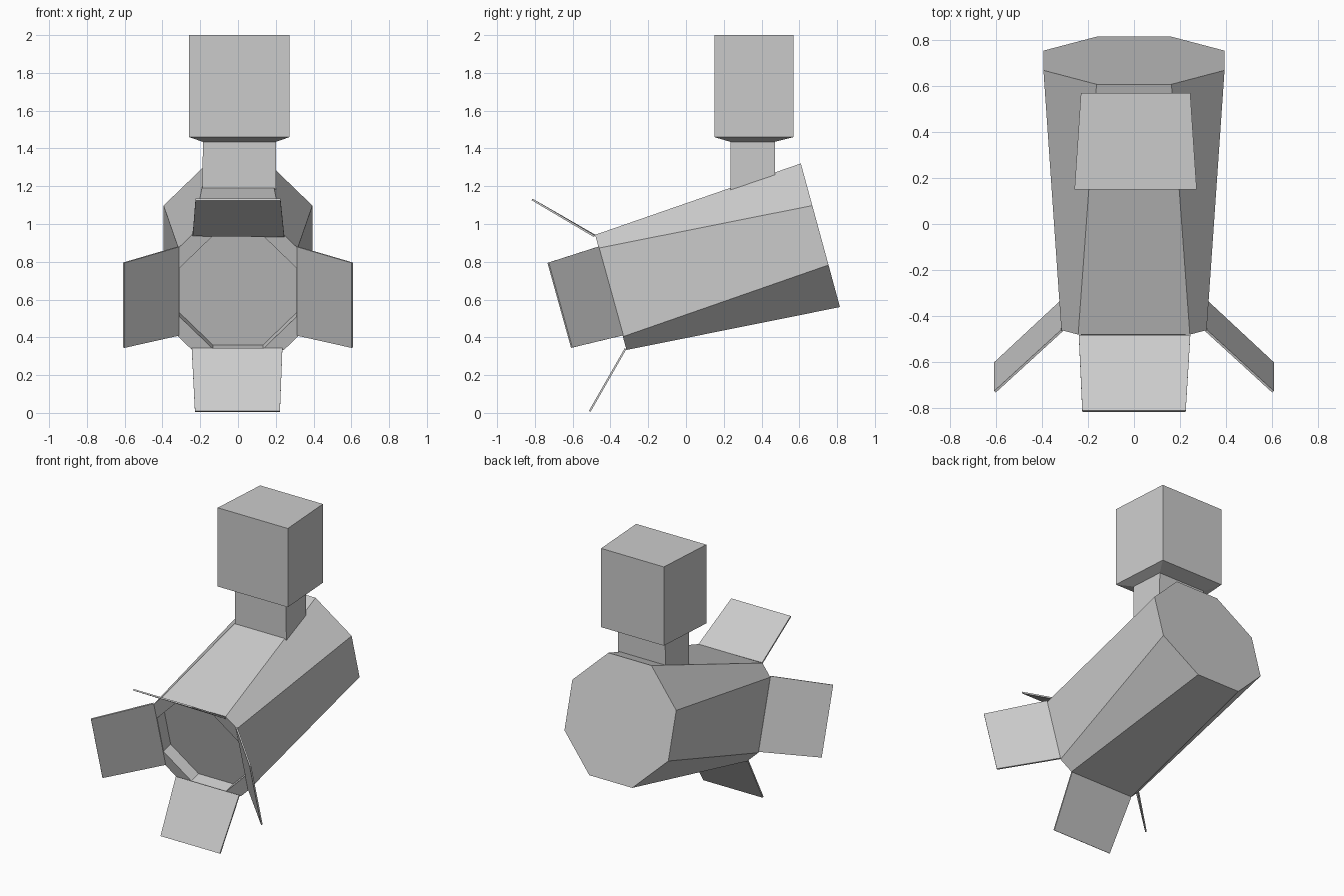
import bpy
import bmesh
from mathutils import Vector

cube = bpy.data.objects.get("Cube")
if cube:
    bpy.data.objects.remove(cube, do_unlink=True)

grey = bpy.data.materials.new("plain_grey")
grey.use_nodes = True
colour = (0.6, 0.6, 0.6, 1)
grey.diffuse_color = colour
grey.node_tree.nodes["Principled BSDF"].inputs["Base Color"].default_value = colour


def finish(name, bm):
    bmesh.ops.recalc_face_normals(bm, faces=bm.faces[:])
    mesh = bpy.data.meshes.new(name)
    bm.to_mesh(mesh)
    bm.free()
    mesh.materials.append(grey)
    obj = bpy.data.objects.new(name, mesh)
    bpy.context.collection.objects.link(obj)
    return obj


def loft(name, rings):
    """Join rings of points with quads and cap both ends."""
    bm = bmesh.new()
    loops = [[bm.verts.new(p) for p in ring] for ring in rings]
    for a, b in zip(loops, loops[1:]):
        for i in range(len(a)):
            j = (i + 1) % len(a)
            bm.faces.new((a[i], a[j], b[j], b[i]))
    bm.faces.new(loops[0])
    bm.faces.new(loops[-1])
    return finish(name, bm)


def octagon(half, flat, y):
    """Square of the given half size with its corners cut to the flats."""
    pts = [(flat, half), (half, flat), (half, -flat), (flat, -half)]
    pts += [(-x, -z) for x, z in pts]
    return [(x, y, z) for x, z in pts]


def plate(name, corners, thickness=0.01):
    bm = bmesh.new()
    bm.faces.new([bm.verts.new(Vector(c)) for c in corners])
    obj = finish(name, bm)
    mod = obj.modifiers.new("thickness", "SOLIDIFY")
    mod.thickness = thickness
    mod.offset = 0
    return obj


# Lamp housing: closed back, flared body, front rim and shallow recess
housing = loft("lamp_housing", [
    octagon(0.394, 0.163, 1.15),
    octagon(0.316, 0.243, 0),
    octagon(0.311, 0.132, 0),
    octagon(0.311, 0.132, 0.08),
])
housing.location = (0, -0.398, 0.638)
housing.rotation_euler.x = 0.266

# Four shutter flaps around the front rim
plate("top_flap", [(-0.24, -0.485, 0.94), (0.245, -0.485, 0.935),
                   (0.225, -0.815, 1.13), (-0.225, -0.815, 1.13)])
plate("bottom_flap", [(-0.245, -0.32, 0.34), (0.235, -0.32, 0.34),
                      (0.222, -0.51, 0.008), (-0.228, -0.51, 0.008)])
for side, name in ((1, "left_flap"), (-1, "right_flap")):
    plate(name, [(side * 0.315, -0.465, 0.88), (side * 0.315, -0.335, 0.41),
                 (side * 0.605, -0.605, 0.345), (side * 0.605, -0.73, 0.795)])


# Mounting neck and block, slightly narrower at the back
def section(front, back, y0, y1, z0, z1):
    return [(0.007 - front, y0, z0), (0.007 + front, y0, z0),
            (0.007 + back, y1, z1), (0.007 - back, y1, z1)]


loft("mounting_block", [
    section(0.195, 0.18, 0.235, 0.47, 1.18, 1.26),
    section(0.193, 0.178, 0.235, 0.47, 1.435, 1.435),
    section(0.266, 0.238, 0.15, 0.57, 1.46, 1.46),
    section(0.266, 0.238, 0.15, 0.57, 2.0, 2.0),
])
